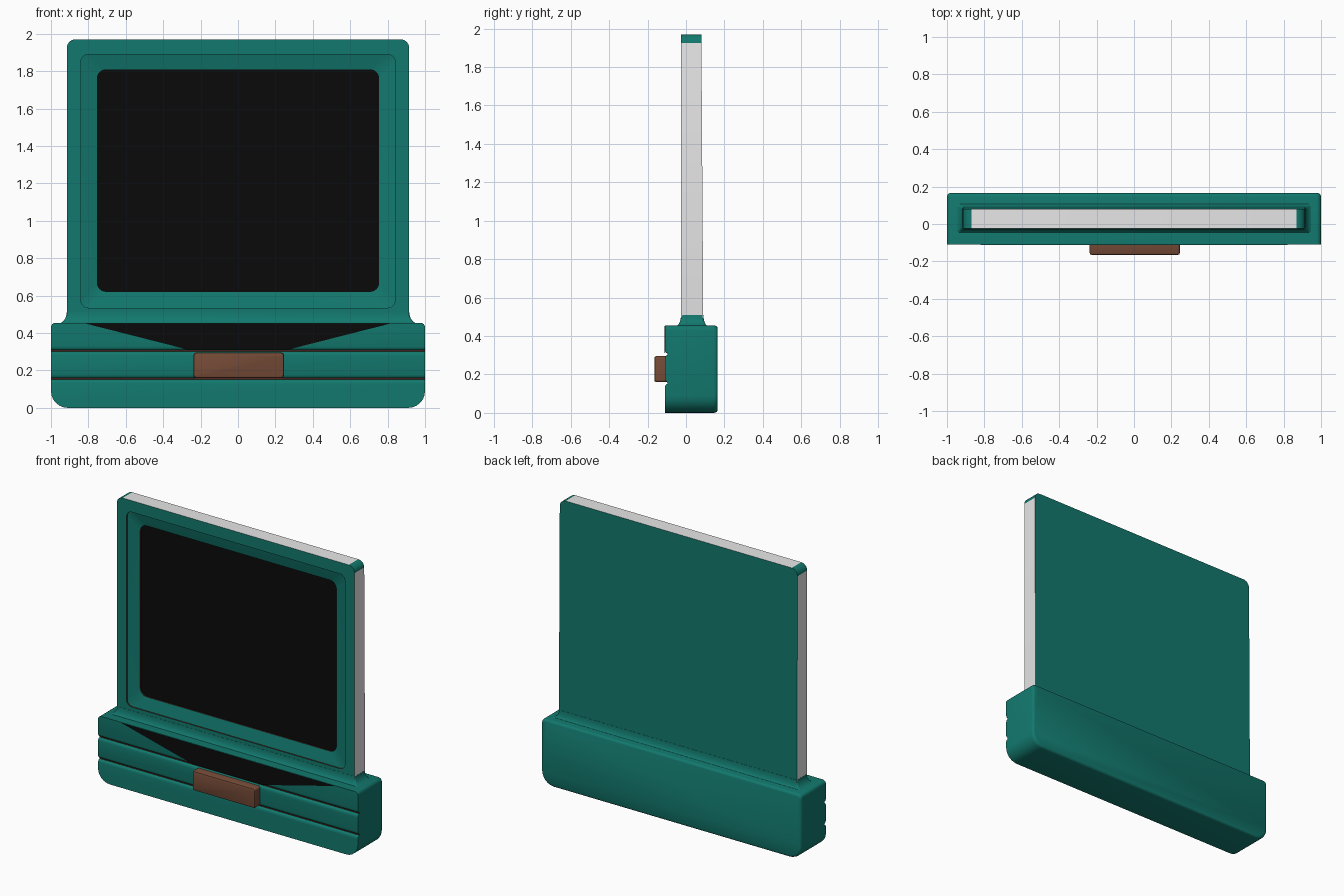
import bpy, bmesh, math

if "Cube" in bpy.data.objects:
    bpy.data.objects.remove(bpy.data.objects["Cube"])

def mat(name, c):
    m = bpy.data.materials.new(name)
    m.diffuse_color = (*c, 1)
    m.use_nodes = True
    m.node_tree.nodes["Principled BSDF"].inputs["Base Color"].default_value = m.diffuse_color
    return m

TEAL = mat("teal", (0.006, 0.19, 0.155))
WHITE = mat("light grey", (0.8, 0.8, 0.8))
BLACK = mat("black", (0.003, 0.003, 0.003))
BROWN = mat("brown", (0.18, 0.07, 0.038))
RUST = mat("dark rust", (0.1, 0.022, 0.014))

def rrect(a0, a1, b0, b1, rb, rt, n=6):
    """Rounded rectangle; rb = lower corner radius, rt = upper."""
    pts = []
    for cx, cz, r, s in ((a1 - rb, b0 + rb, rb, -90), (a1 - rt, b1 - rt, rt, 0),
                         (a0 + rt, b1 - rt, rt, 90), (a0 + rb, b0 + rb, rb, 180)):
        for i in range(n + 1):
            t = math.radians(s + 90 * i / n)
            pts.append((cx + r * math.cos(t), cz + r * math.sin(t)))
    return pts

def loft(name, rings, mats, rule=None, smooth=35):
    """Skin closed rings and cap both ends; rule(ring, segment) gives the material."""
    bm = bmesh.new()
    vs = [[bm.verts.new(p) for p in r] for r in rings]
    n = len(vs[0])
    for k in range(len(vs) - 1):
        for i in range(n):
            j = (i + 1) % n
            f = bm.faces.new((vs[k][i], vs[k][j], vs[k + 1][j], vs[k + 1][i]))
            f.material_index = rule(k, i) if rule else 0
    for k, ring in ((-1, vs[0]), (len(vs) - 1, vs[-1])):
        f = bm.faces.new(ring)
        f.material_index = rule(k, 0) if rule else 0
    bmesh.ops.recalc_face_normals(bm, faces=bm.faces)
    me = bpy.data.meshes.new(name)
    bm.to_mesh(me)
    bm.free()
    ob = bpy.data.objects.new(name, me)
    bpy.context.collection.objects.link(ob)
    for m in mats:
        me.materials.append(m)
    bpy.ops.object.select_all(action='DESELECT')
    ob.select_set(True)
    bpy.context.view_layer.objects.active = ob
    bpy.ops.object.shade_smooth_by_angle(angle=math.radians(smooth))
    return ob

def xz(pts, y):
    return [(x, y, z) for x, z in pts]

# Base core: rounded back edge, rust front that shows in the grooves
base = lambda d: rrect(-1 + d, 1 - d, d, 0.455 - d, 0.09, 0.025)
rings = [xz(base(0), -0.095), xz(base(0), 0.145), xz(base(0.002), 0.155),
         xz(base(0.006), 0.161), xz(base(0.014), 0.165)]
loft("base", rings, [TEAL, RUST], lambda k, i: 1 if k == -1 else 0)

# Three rounded bands across the front of the base
for name, z0, z1, rb, rt in (("lower_band", 0, 0.151, 0.09, 0.004),
                             ("middle_band", 0.159, 0.301, 0.004, 0.004),
                             ("upper_band", 0.309, 0.455, 0.004, 0.025)):
    lo = 0 if z0 == 0 else 1
    hi = 0 if z1 == 0.455 else 1
    rings = []
    for y, d in ((-0.09, 0), (-0.097, 0), (-0.104, 0.004), (-0.108, 0.01), (-0.11, 0.02)):
        rings.append(xz(rrect(-1, 1, z0 + d * lo, z1 - d * hi, rb, rt), y))
    loft(name, rings, [TEAL])

# Black inlay below the screen
tri = [(-0.82, 0.452), (-0.27, 0.312), (0.27, 0.312), (0.82, 0.452)]
loft("black_inlay", [xz(tri, -0.1085), xz(tri, -0.1115)], [BLACK])

# Badge plate
rings = [xz(rrect(-0.237 + d, 0.245 - d, 0.16 + d, 0.295 - d, 0.012, 0.012), y)
         for y, d in ((-0.1, 0), (-0.155, 0), (-0.162, 0.003), (-0.165, 0.01))]
loft("badge_plate", rings, [BROWN])

# Flared neck between base and screen housing
rings = []
for i in range(7):
    t = math.radians(90 * i / 6)
    d = 1 - math.sin(t)
    z = 0.45 + 0.06 * (1 - math.cos(t))
    pts = rrect(-0.916 - 0.05 * d, 0.916 + 0.05 * d, -0.026 - 0.03 * d,
                0.091 + 0.025 * d, 0.012, 0.012)
    rings.append([(x, y, z) for x, y in pts])
loft("neck", rings, [TEAL], smooth=50)

# Screen housing: tapered back, pale side strips, stepped bezel and screen
outer = rrect(-0.915, 0.915, 0.44, 1.97, 0.045, 0.045)
lip = rrect(-0.84, 0.84, 0.535, 1.89, 0.04, 0.04)
glass = rrect(-0.755, 0.755, 0.62, 1.81, 0.05, 0.05)
back = [(x, 0.08 + 0.01 * (1.97 - z) / 1.5, z) for x, z in outer]
rings = [back, xz(outer, -0.025), xz(lip, -0.025), xz(lip, -0.017),
         xz(glass, 0.003), xz(glass, 0.011)]

def housing_rule(k, i):
    if k == 0 and i in (6, 13, 20):   # straight right, top and left sides
        return 1
    if k in (2, 4):                   # step walls
        return 2
    return 3 if k == 5 else 0         # screen cap

loft("screen_housing", rings, [TEAL, WHITE, RUST, BLACK], housing_rule, smooth=30)
